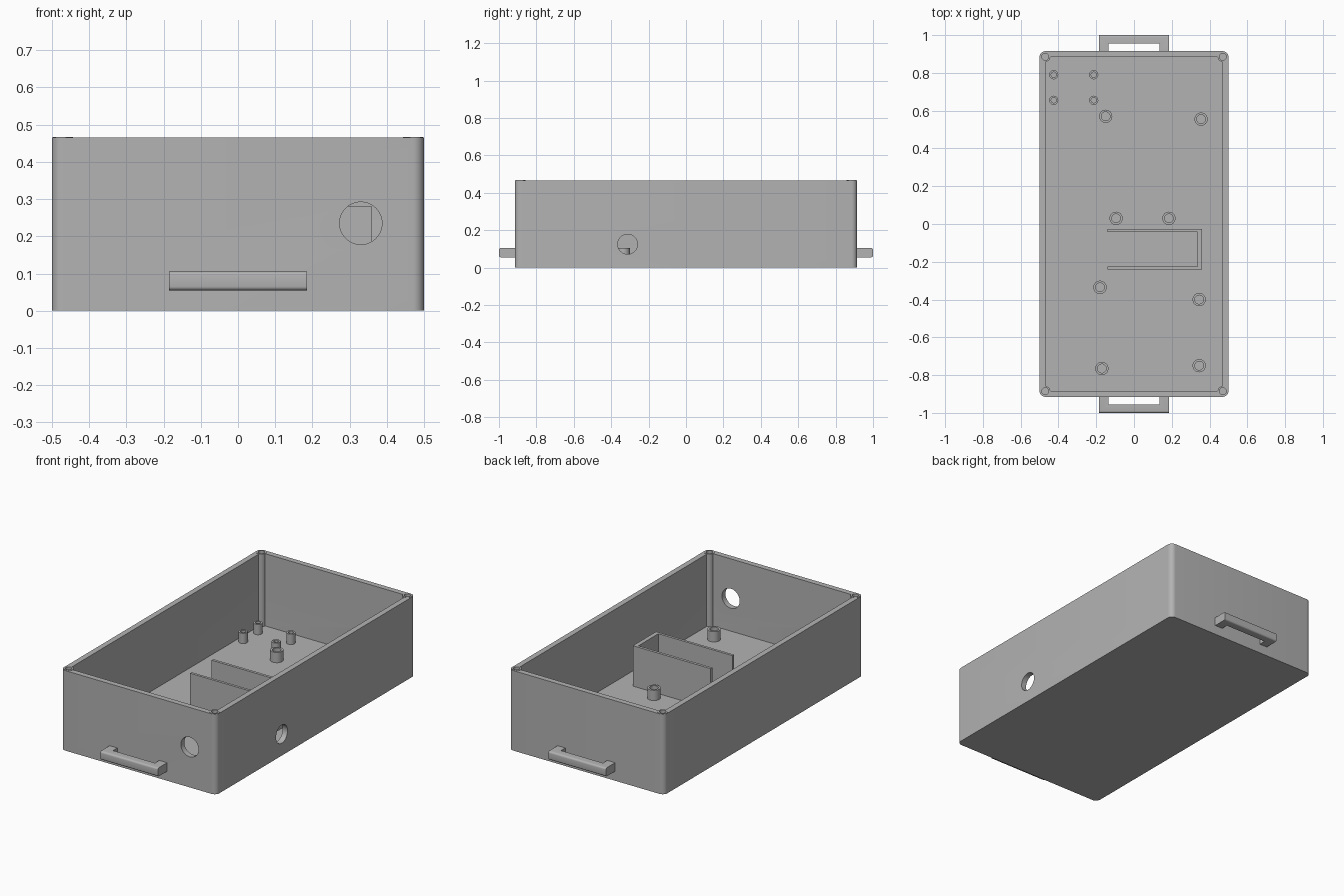
import bpy
import bmesh
import math
from mathutils import Vector

cube = bpy.data.objects.get("Cube")
if cube:
    bpy.data.objects.remove(cube, do_unlink=True)

grey = bpy.data.materials.new("plastic grey")
grey.use_nodes = True
COLOUR = (0.45, 0.45, 0.45, 1)
grey.diffuse_color = COLOUR
grey.node_tree.nodes["Principled BSDF"].inputs["Base Color"].default_value = COLOUR

HALF_X, HALF_Y, HEIGHT = 0.5, 0.915, 0.465
WALL, FLOOR, CORNER = 0.032, 0.045, 0.03
BOSS_TOP = 0.105


def finish(name, bm):
    bmesh.ops.recalc_face_normals(bm, faces=bm.faces)
    mesh = bpy.data.meshes.new(name)
    bm.to_mesh(mesh)
    bm.free()
    mesh.materials.append(grey)
    obj = bpy.data.objects.new(name, mesh)
    bpy.context.collection.objects.link(obj)
    return obj


def smooth(obj):
    bpy.ops.object.select_all(action='DESELECT')
    obj.select_set(True)
    bpy.context.view_layer.objects.active = obj
    bpy.ops.object.shade_smooth_by_angle(angle=math.radians(35))


def prism(name, outline, z0, z1):
    bm = bmesh.new()
    face = bm.faces.new([bm.verts.new((x, y, z0)) for x, y in outline])
    grown = bmesh.ops.extrude_face_region(bm, geom=[face])["geom"]
    top = [v for v in grown if isinstance(v, bmesh.types.BMVert)]
    bmesh.ops.translate(bm, verts=top, vec=(0, 0, z1 - z0))
    return finish(name, bm)


def rounded_rect(hx, hy, r, steps=8):
    points = []
    for quarter, (sx, sy) in enumerate([(1, 1), (-1, 1), (-1, -1), (1, -1)]):
        for i in range(steps + 1):
            a = (quarter + i / steps) * math.pi / 2
            points.append((sx * (hx - r) + r * math.cos(a), sy * (hy - r) + r * math.sin(a)))
    return points


def cylinder(name, centre, radius, depth, axis):
    bm = bmesh.new()
    bmesh.ops.create_cone(bm, cap_ends=True, segments=48, radius1=radius, radius2=radius, depth=depth)
    bm.transform(Vector(axis).to_track_quat('Z', 'Y').to_matrix().to_4x4())
    bmesh.ops.translate(bm, verts=bm.verts, vec=centre)
    return finish(name, bm)


def tube(name, x, y, z0, z1, outer, inner, bore_floor):
    """Turned post with a blind screw hole."""
    profile = [(0, z0), (outer, z0), (outer, z1), (inner, z1), (inner, bore_floor), (0, bore_floor)]
    bm = bmesh.new()
    verts = [bm.verts.new((r, 0, z)) for r, z in profile]
    edges = [bm.edges.new(pair) for pair in zip(verts, verts[1:])]
    bmesh.ops.spin(bm, geom=verts + edges, axis=(0, 0, 1), cent=(0, 0, 0),
                   angle=math.tau, steps=32)
    bmesh.ops.remove_doubles(bm, verts=bm.verts, dist=1e-5)
    bmesh.ops.translate(bm, verts=bm.verts, vec=(x, y, 0))
    smooth(finish(name, bm))


def cut(target, cutter):
    mod = target.modifiers.new("cut", 'BOOLEAN')
    mod.operation, mod.solver, mod.object = 'DIFFERENCE', 'EXACT', cutter
    bpy.context.view_layer.objects.active = target
    bpy.ops.object.modifier_apply(modifier=mod.name)
    bpy.data.objects.remove(cutter, do_unlink=True)


# Open tray with rounded vertical corners
tray = prism("tray", rounded_rect(HALF_X, HALF_Y, CORNER), 0, HEIGHT)
cut(tray, prism("cavity_cutter", rounded_rect(HALF_X - WALL, HALF_Y - WALL, 0.01, 3), FLOOR, HEIGHT + 0.1))

# Cable holes in the front and left walls
cut(tray, cylinder("front_hole_cutter", (0.33, -HALF_Y, 0.235), 0.057, 0.2, (0, 1, 0)))
cut(tray, cylinder("side_hole_cutter", (HALF_X, -0.312, 0.125), 0.053, 0.2, (1, 0, 0)))

# Corner screw posts, level with the rim
for sx in (-1, 1):
    for sy in (-1, 1):
        x, y = sx * (HALF_X - CORNER), sy * (HALF_Y - CORNER)
        cut(tray, cylinder("bore_cutter", (x, y, HEIGHT), 0.02, 0.4, (0, 0, 1)))
        name = f"{'back' if sy > 0 else 'front'}_{'left' if sx > 0 else 'right'}_corner_post"
        tube(name, x, y, FLOOR - 0.01, HEIGHT + 0.002, 0.027, 0.018, 0.27)
smooth(tray)

# Board standoffs on the floor
large = [(-0.15, 0.57), (0.355, 0.555), (-0.095, 0.03), (0.185, 0.03),
         (-0.18, -0.335), (0.345, -0.40), (-0.17, -0.765), (0.345, -0.75)]
for i, (x, y) in enumerate(large, 1):
    tube(f"large_standoff_{i}", x, y, FLOOR - 0.01, BOSS_TOP, 0.035, 0.023, FLOOR)
small = [(x, y) for x in (-0.425, -0.213) for y in (0.655, 0.79)]
for i, (x, y) in enumerate(small, 1):
    tube(f"small_standoff_{i}", x, y, FLOOR - 0.01, BOSS_TOP, 0.024, 0.014, FLOOR)

# U-shaped battery holder, open towards the right wall
prism("battery_holder",
      [(-0.14, -0.24), (0.36, -0.24), (0.36, -0.026), (-0.14, -0.026),
       (-0.14, -0.042), (0.335, -0.042), (0.335, -0.225), (-0.14, -0.225)],
      FLOOR - 0.01, 0.28)

# Strap loops on both ends, with rounded bars
for name, s in (("front_loop", -1), ("back_loop", 1)):
    outline = [(-0.185, 0.905), (-0.185, 1.0), (0.185, 1.0), (0.185, 0.905),
               (0.135, 0.905), (0.135, 0.955), (-0.135, 0.955), (-0.135, 0.905)]
    loop = prism(name, [(x, s * y) for x, y in outline], 0.055, 0.105)
    bm = bmesh.new()
    bm.from_mesh(loop.data)
    bar = [e for e in bm.edges
           if abs(e.verts[0].co.y - e.verts[1].co.y) < 1e-4
           and abs(e.verts[0].co.z - e.verts[1].co.z) < 1e-4
           and abs(e.verts[0].co.y) > 0.94]
    bmesh.ops.bevel(bm, geom=bar, offset=0.01, segments=4, profile=0.5, affect='EDGES')
    bm.to_mesh(loop.data)
    bm.free()
    smooth(loop)
